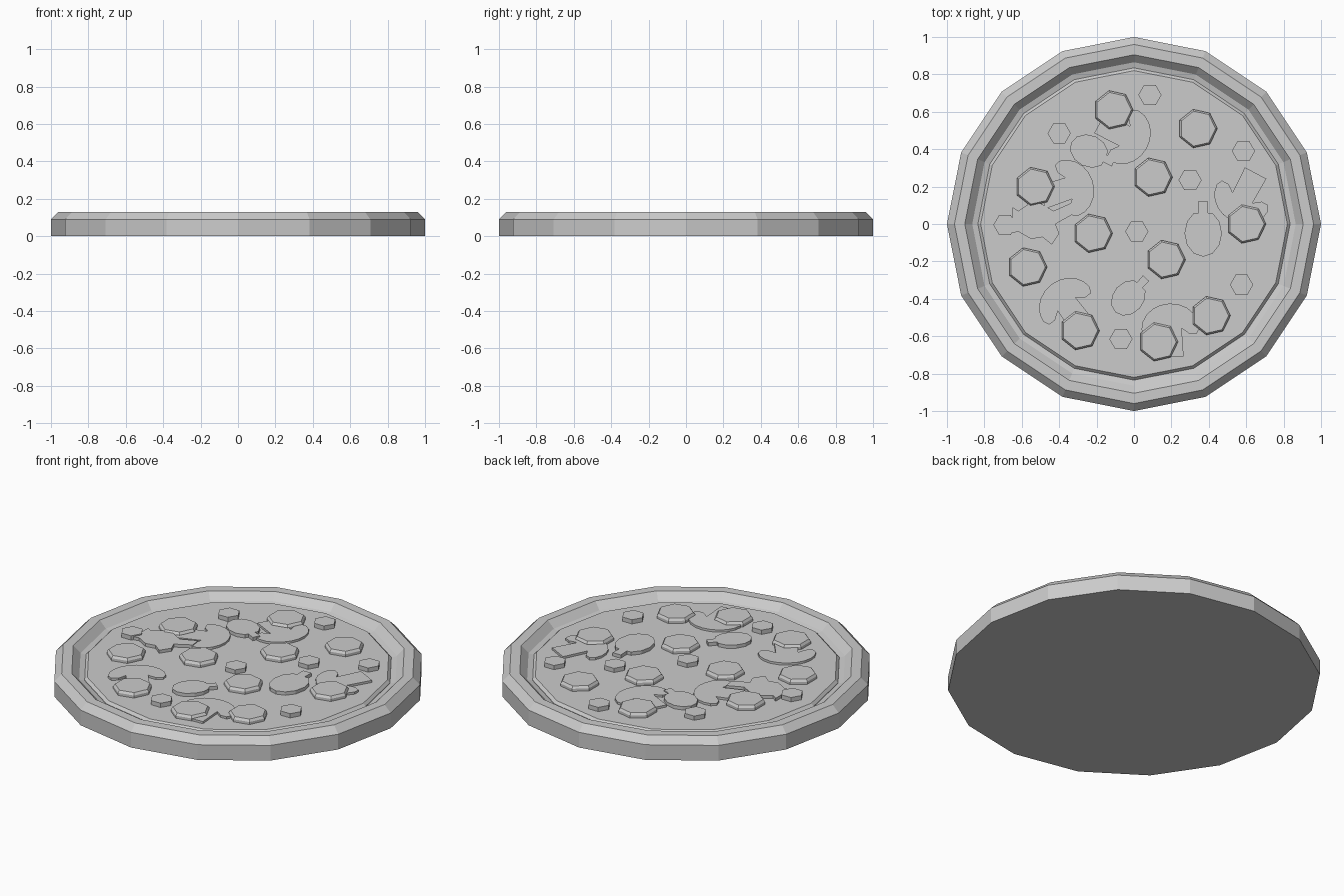
import bpy, bmesh
from math import sin, cos, radians, tau
from mathutils import Matrix, Vector

cube = bpy.data.objects.get("Cube")
if cube:
    bpy.data.objects.remove(cube, do_unlink=True)

grey = bpy.data.materials.new("light_grey")
grey.use_nodes = True
grey.diffuse_color = (0.6, 0.6, 0.6, 1)
grey.node_tree.nodes["Principled BSDF"].inputs["Base Color"].default_value = (0.6, 0.6, 0.6, 1)

CHEESE_TOP = 0.1


def ring(sides, radius, z):
    return [(radius * cos(tau * i / sides), radius * sin(tau * i / sides), z) for i in range(sides)]


def loft(name, rings, location=(0, 0)):
    """Join a stack of equal rings into a closed solid."""
    bm = bmesh.new()
    loops = [[bm.verts.new(p) for p in r] for r in rings]
    bm.faces.new(loops[0][::-1])
    bm.faces.new(loops[-1])
    n = len(loops[0])
    for low, high in zip(loops, loops[1:]):
        for i in range(n):
            j = (i + 1) % n
            bm.faces.new((low[i], low[j], high[j], high[i]))
    bmesh.ops.recalc_face_normals(bm, faces=bm.faces)
    mesh = bpy.data.meshes.new(name)
    bm.to_mesh(mesh)
    bm.free()
    mesh.materials.append(grey)
    obj = bpy.data.objects.new(name, mesh)
    obj.location = (location[0], location[1], 0)
    bpy.context.collection.objects.link(obj)
    return obj


def slab(name, outline, location, angle, top):
    """Extrude a flat outline, turned by angle, from inside the cheese up to top."""
    turn = Matrix.Rotation(radians(angle), 3, 'Z')
    points = [turn @ Vector((x, y, 0)) for x, y in outline]
    levels = [[(p.x, p.y, z) for p in points] for z in (CHEESE_TOP - 0.01, top)]
    return loft(name, levels, location)


def mirrored(half):
    """Complete an outline that is symmetric about its x axis."""
    return half + [(x, -y) for x, y in reversed(half) if y > 0]


# Crust with bevelled rim, and the cheese layer set into it
crust = [(1, 0), (1, 0.09), (0.96, 0.13), (0.905, 0.13), (0.865, 0.09), (0.835, 0.082)]
loft("crust", [ring(16, r, z) for r, z in crust])
loft("cheese", [ring(16, r, z) for r, z in ((0.835, 0.06), (0.835, 0.085), (0.82, CHEESE_TOP))])

# Round sausage slices
sausages = [(-.11, .61), (.34, .51), (-.53, .2), (.1, .25), (.6, 0), (-.22, -.05),
            (-.57, -.23), (.17, -.19), (.41, -.49), (.13, -.63), (-.29, -.57)]
for spot in sausages:
    loft("sausage_slice", [ring(7, 0.106, 0.09), ring(7, 0.106, 0.115), ring(7, 0.096, 0.128)], spot)

# Small six-sided olive pieces
olives = [(.085, .69), (-.4, .485), (.585, .39), (.3, .235), (.015, -.04),
          (.575, -.325), (-.07, -.615), (-.69, -.005)]
for spot in olives:
    loft("olive_piece", [ring(6, 0.062, 0.09), ring(6, 0.062, 0.125)], spot)

# Mushroom slices: domed cap towards +x, square stem towards -x
cap = [(0.135 * cos(radians(a)), 0.155 * sin(radians(a))) for a in range(0, 91, 18)]
mushroom = mirrored(cap + [(-.03, .14), (-.03, .1), (0, .06), (-.15, .065)])
for x, y, angle in ((-.05, .47, -29), (-.35, .19, 18), (.195, -.56, 92), (.58, .14, -118), (-.36, -.43, 127)):
    slab("mushroom_slice", mushroom, (x, y), angle, 0.113)

# Oval pepper pieces with a short stalk towards +x
body = [(0.125 * cos(radians(a)), 0.1 * sin(radians(a))) for a in range(180, 29, -30)]
pepper = mirrored(body + [(.11, .025), (.17, .027)])
for x, y, angle, size in ((.37, -.05, 90, 1), (-.24, .39, -25, .85), (-.03, -.395, 48, .83)):
    slab("pepper_piece", [(px * size, py * size) for px, py in pepper], (x, y), angle, 0.12)

# Ragged piece on the left
ragged = [(-.65, .09), (-.62, .07), (-.56, .11), (-.5, .11), (-.43, .07), (-.34, .11), (-.33, .05),
          (-.42, 0), (-.4, -.05), (-.44, -.11), (-.49, -.07), (-.55, -.08), (-.62, -.04), (-.65, -.05)]
slab("ragged_piece", ragged, (0, 0), 0, 0.118)
